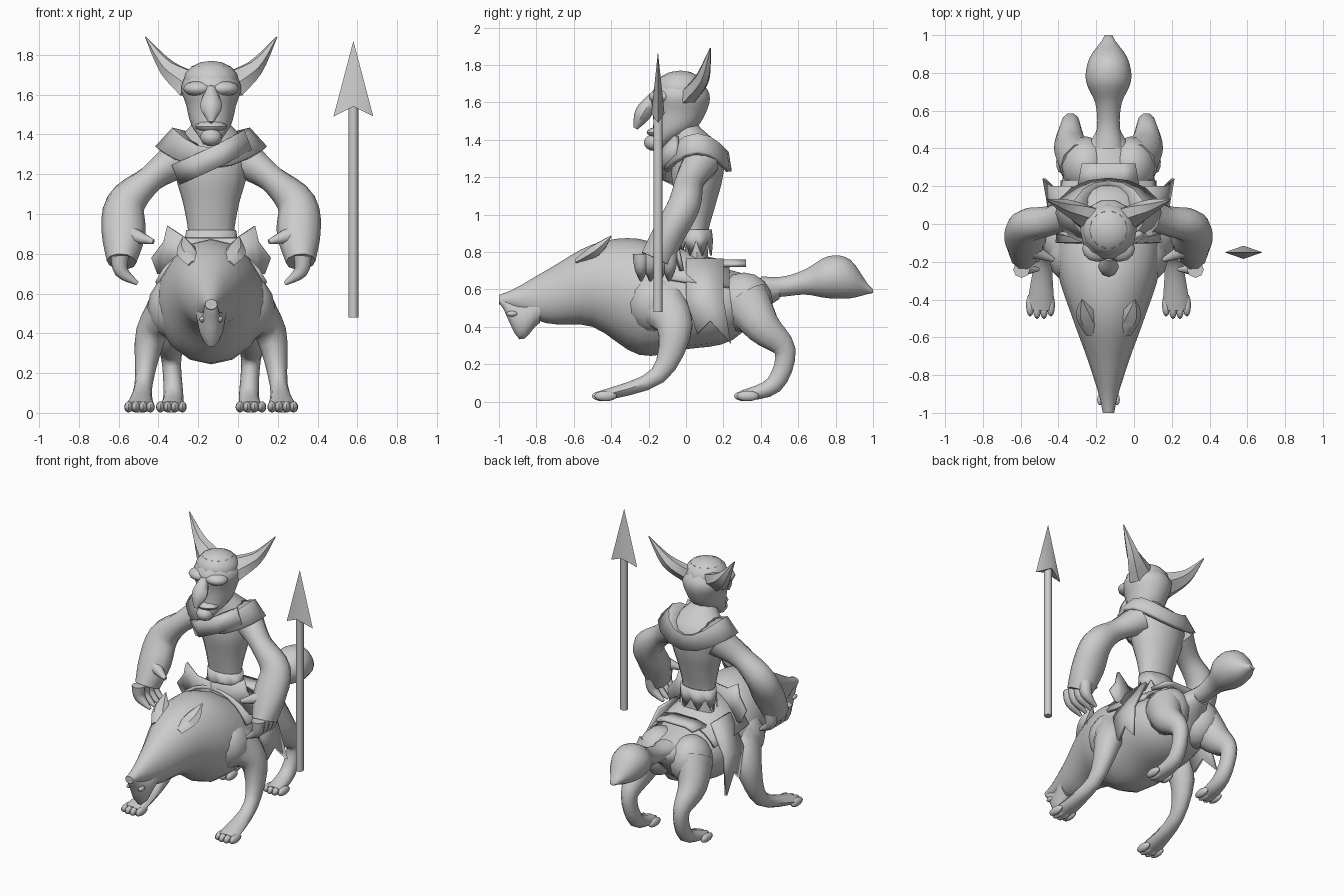
import bpy, bmesh, math
from mathutils import Vector

if "Cube" in bpy.data.objects:
    bpy.data.objects.remove(bpy.data.objects["Cube"], do_unlink=True)

CENTRE = Vector((-0.135, 0, 0))   # rider and beast share this middle line
AXES = {"y": Vector((0, 1, 0)), "z": Vector((0, 0, 1))}

grey = bpy.data.materials.new("plain grey")
grey.use_nodes = True
grey.diffuse_color = (0.6, 0.6, 0.6, 1)
grey.node_tree.nodes["Principled BSDF"].inputs["Base Color"].default_value = grey.diffuse_color


def finish(name, bm, mirror=False, thickness=0):
    bmesh.ops.recalc_face_normals(bm, faces=bm.faces)
    mesh = bpy.data.meshes.new(name)
    bm.to_mesh(mesh)
    bm.free()
    mesh.materials.append(grey)
    part = bpy.data.objects.new(name, mesh)
    bpy.context.collection.objects.link(part)
    part.location = CENTRE
    bpy.ops.object.select_all(action="DESELECT")
    part.select_set(True)
    bpy.context.view_layer.objects.active = part
    bpy.ops.object.shade_smooth_by_angle(angle=math.radians(45))
    if thickness:
        solid = part.modifiers.new("thickness", "SOLIDIFY")
        solid.thickness, solid.offset = thickness, 0
    if mirror:
        part.modifiers.new("mirror", "MIRROR")


def smooth(keys, steps=4):
    """Even curve running through every key value."""
    padded = [keys[0], *keys, keys[-1]]
    values = []
    for a, b, c, d in zip(padded, padded[1:], padded[2:], padded[3:]):
        for k in range(steps):
            t = k / steps
            values.append(b + t / 2 * (c - a + t * (2 * a - 5 * b + 4 * c - d + t * (3 * (b - c) + d - a))))
    return values + [keys[-1]]


def skin(name, spots, widths, depths, sides, axis=None, mirror=False):
    """Closed skin over ellipses set square to the path, or to a fixed axis."""
    bm = bmesh.new()
    rings = []
    last = len(spots) - 1
    for i, (spot, width, depth) in enumerate(zip(spots, widths, depths)):
        along = axis or (spots[min(i + 1, last)] - spots[max(i - 1, 0)]).normalized()
        across = Vector((1, 0, 0))
        across = (across - along * across.dot(along)).normalized()
        up = along.cross(across)
        turns = [math.tau * k / sides for k in range(sides)]
        rings.append([bm.verts.new(spot + across * width * math.cos(a) + up * depth * math.sin(a))
                      for a in turns])
    for low, high in zip(rings, rings[1:]):
        for k in range(sides):
            bm.faces.new((low[k - 1], low[k], high[k], high[k - 1]))
    bm.faces.new(rings[0])
    bm.faces.new(rings[-1])
    finish(name, bm, mirror)


def hull(name, axis, start, end, near, far, width, sides=14):
    """Mass along one axis, given by its two side outlines and its half width."""
    near, far, width = smooth(near), smooth(far), smooth(width)
    spots = []
    for i, (a, b) in enumerate(zip(near, far)):
        run, middle = start + (end - start) * i / (len(near) - 1), (a + b) / 2
        spots.append(Vector((0, run, middle) if axis == "y" else (0, middle, run)))
    skin(name, spots, width, [abs(b - a) / 2 for a, b in zip(near, far)], sides, AXES[axis])


def limb(name, path, widths, depths=None, sides=10, mirror=True):
    spots = smooth([Vector(p) for p in path])
    skin(name, spots, smooth(widths), smooth(depths or widths), sides, mirror=mirror)


def sheet(name, rows, thickness=0.02, mirror=False):
    """Cloth through rows of points."""
    bm = bmesh.new()
    made = [[bm.verts.new(p) for p in row] for row in rows]
    for upper, lower in zip(made, made[1:]):
        for k in range(len(upper) - 1):
            bm.faces.new((upper[k], upper[k + 1], lower[k + 1], lower[k]))
    bmesh.ops.remove_doubles(bm, verts=bm.verts, dist=0.001)
    finish(name, bm, mirror, thickness)


def blob(name, place, size, mirror=True):
    bm = bmesh.new()
    bmesh.ops.create_uvsphere(bm, u_segments=12, v_segments=8, radius=1)
    bmesh.ops.scale(bm, vec=size, verts=bm.verts)
    bmesh.ops.translate(bm, vec=place, verts=bm.verts)
    finish(name, bm, mirror)


def arc(first, last, count):
    return [math.radians(first + (last - first) * k / count) for k in range(count + 1)]


# Beast: trunk, tail and face
hull("beast_body", "y", -1, 0.5,
     near=(.52, .42, .4, .25, .28, .33, .55),
     far=(.57, .7, .84, .87, .77, .7, .64),
     width=(.03, .1, .19, .27, .28, .24, .06), sides=16)
hull("beast_tail", "y", 0.4, 1,
     near=(.55, .56, .57, .55, .55, .58), far=(.67, .67, .71, .78, .76, .6),
     width=(.08, .06, .07, .12, .1, .02))
hull("beast_muzzle", "y", -1, -0.78, near=(.53, .33, .42), far=(.57, .55, .6), width=(.03, .055, .08))
limb("beast_ear", [(.08, -.58, .75), (.12, -.48, .81), (.14, -.4, .885)],
     (.04, .055, .004), (.02, .035, .004), sides=6)
blob("beast_eye", (.045, -.93, .47), (.015, .03, .015))

# Beast: legs and toes
blob("shoulder", (.16, -.17, .53), (.16, .16, .17))
blob("haunch", (.12, .31, .53), (.135, .155, .16))
limb("front_leg", [(.2, -.17, .55), (.3, -.06, .4), (.34, -.15, .14), (.36, -.45, .03)],
     widths=(.1, .08, .045, .075), depths=(.15, .1, .05, .03))
limb("hind_leg", [(.15, .31, .55), (.2, .41, .4), (.2, .53, .27), (.19, .47, .09), (.2, .3, .03)],
     widths=(.11, .09, .05, .05, .06), depths=(.14, .1, .06, .05, .03))
for paw, x, y in (("front", .36, -.45), ("hind", .2, .31)):
    for toe in range(4):
        side = (toe - 1.5) / 1.5
        blob(f"{paw}_toe_{toe}", (x + side * .055, y + abs(side) * .02, .03), (.022, .06, .028))

# Saddle: blanket over the back, forked side flaps, raised rear and twin front peaks
sheet("saddle_blanket", [[(w * math.cos(a), y, .52 + h * math.sin(a)) for a in arc(25, 155, 10)]
                         for y, w, h in ((-.1, .3, .32), (.05, .29, .26), (.23, .27, .22))])
sheet("saddle_flap", [[(.2, y, .76) for y in (0, .1, .2)],
                      [(.3, y, .55) for y in (0, .1, .2)],
                      [(.31, .06, .36), (.32, .13, .43), (.34, .24, .31)]], mirror=True)
sheet("saddle_rear", [[(-w, y, .73), (-.08, y, .75), (.08, y, .75), (w, y, .73)]
                      for w, y in ((.16, .2), (.14, .32))])
peaks = [(0, .88), (.13, .88), (.22, .94), (.24, .86), (.3, .78)]
sheet("saddle_peaks", [[(x, -.1 + x / 5, z) for x, z in peaks],
                       [(x * .9, -.08 + x / 5, .7) for x, z in peaks]], mirror=True)

# Rider: torso, ragged waistcloth and shawl
hull("rider_torso", "z", 0.75, 1.5,
     near=(0, -.02, -.05, -.08, -.07, -.07), far=(.12, .12, .16, .2, .2, .05),
     width=(.12, .115, .14, .18, .18, .06))
ring = arc(0, 360, 16)
sheet("rider_waistcloth", [[(r * math.cos(a), .055 + r * .65 * math.sin(a), z - drop * (k % 2))
                            for k, a in enumerate(ring)]
                           for r, z, drop in ((.12, .92, 0), (.13, .86, .08))], thickness=.01)
sheet("rider_shawl", [[(w * math.cos(a), .06 + d * math.sin(a), z - .1 * math.sin(a) ** 2) for a in ring]
                      for w, d, z in ((.12, .12, 1.4), (.19, .16, 1.42), (.27, .17, 1.33))], thickness=.03)
sash = [(.18, -.05, 1.37), (.05, -.12, 1.3), (-.08, -.12, 1.24), (-.17, -.04, 1.2)]
sheet("rider_sash", [[Vector(p) + Vector((-.4, 0, 1)) * s for p in sash] for s in (.05, -.05)], thickness=.03)

# Rider: arms and hands
limb("rider_arm", [(.16, .08, 1.28), (.3, .02, 1.18), (.43, -.01, 1.05), (.44, -.09, .9), (.45, -.16, .76)],
     widths=(.1, .07, .1, .11, .075), depths=(.1, .08, .09, .09, .09))
for finger in range(4):
    y = -.24 + .05 * finger
    limb(f"rider_finger_{finger}", [(.46, y, .79), (.45, y, .71), (.37, y, .65)], (.045, .035, .01), sides=8)
limb("rider_thumb", [(.42, -.13, .9), (.29, -.19, .86)], (.05, .012), sides=8)

# Rider: head and face
hull("rider_head", "z", 1.35, 1.74,
     near=(-.2, -.18, -.18, -.19, -.13), far=(-.13, .04, .11, .13, .07), width=(.04, .1, .125, .15, .1))
blob("rider_crown", (0, -.03, 1.67), (.14, .14, .1), mirror=False)
limb("rider_nose", [(0, -.17, 1.63), (0, -.23, 1.54), (0, -.27, 1.46)], (.025, .055, .012),
     (.03, .045, .012), sides=8, mirror=False)
blob("rider_chin", (0, -.17, 1.385), (.055, .055, .045), mirror=False)
blob("rider_mouth", (0, -.14, 1.44), (.08, .07, .03), mirror=False)
blob("rider_brow", (.06, -.13, 1.63), (.08, .07, .04))
limb("rider_ear", [(.1, .03, 1.65), (.22, .09, 1.735), (.33, .13, 1.89)],
     (.09, .045, .003), (.05, .04, .003), sides=6)

# Spear: round shaft and barbed flat head
shaft = Vector((.715, -.15, 0))
skin("spear_shaft", [shaft + AXES["z"] * z for z in (.48, 1.55)], (.025, .025), (.025, .025), 10)
bm = bmesh.new()
bmesh.ops.create_cone(bm, cap_ends=True, segments=4, radius1=.1, radius2=0, depth=.38)
for v in bm.verts:
    if v.co.z < 0 and abs(v.co.x) < .01:
        v.co.z += .05
    v.co = Vector((v.co.x, v.co.y * .35, v.co.z + 1.68)) + shaft
finish("spear_head", bm)
